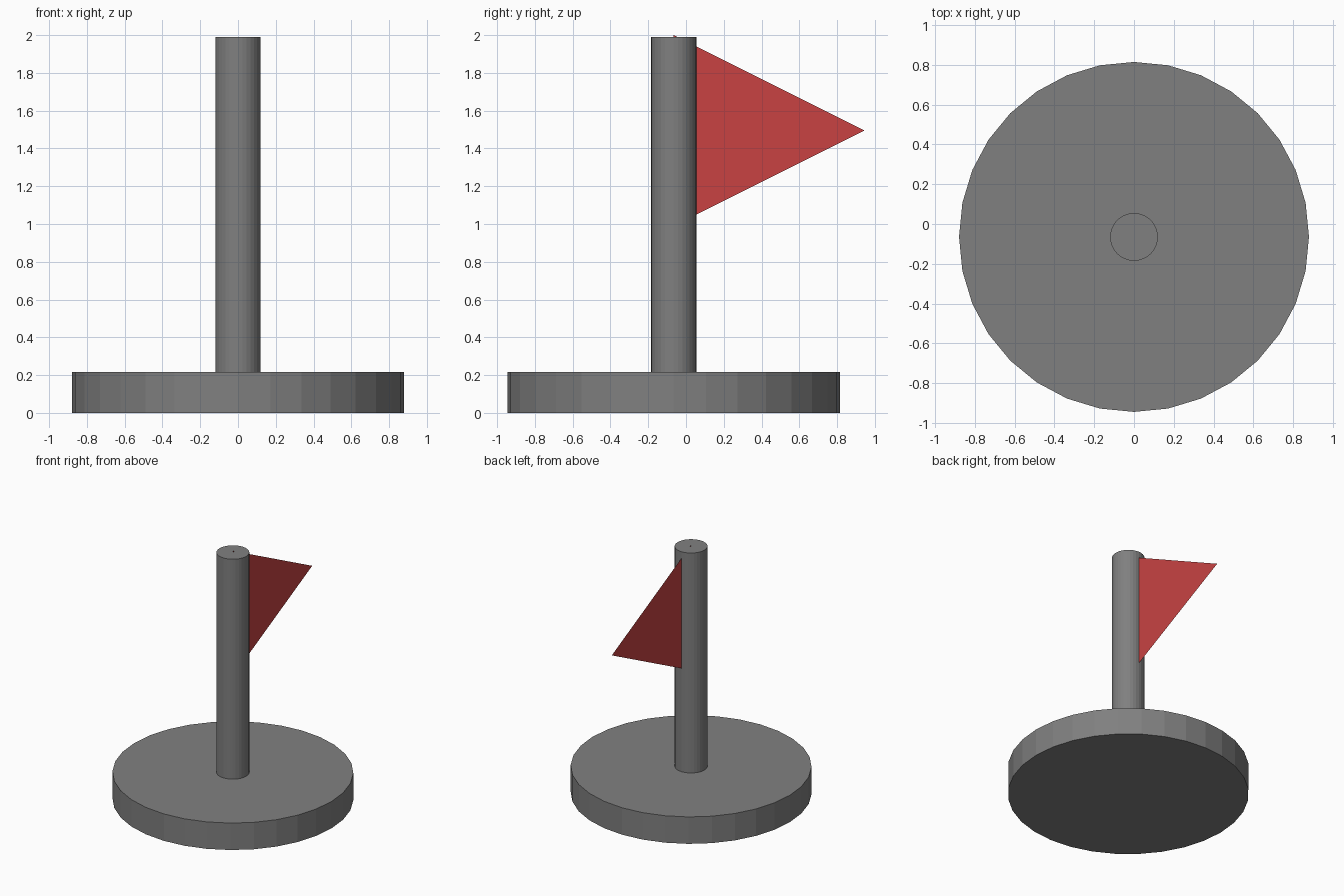
import bpy

if "Cube" in bpy.data.objects:
    bpy.data.objects.remove(bpy.data.objects["Cube"])

CY = -0.065  # pole axis in y


def material(name, rgb):
    m = bpy.data.materials.new(name)
    m.diffuse_color = (*rgb, 1)
    m.use_nodes = True
    m.node_tree.nodes["Principled BSDF"].inputs["Base Color"].default_value = m.diffuse_color
    return m


def cylinder(name, radius, z0, z1, mat):
    bpy.ops.mesh.primitive_cylinder_add(vertices=32, radius=radius, depth=z1 - z0,
                                        location=(0, CY, (z0 + z1) / 2))
    ob = bpy.context.object
    ob.name = name
    ob.data.materials.append(mat)
    return ob


grey = material("grey", (0.216, 0.216, 0.216))
red = material("red", (0.58, 0.055, 0.055))

# round base and pole
cylinder("base", 0.88, 0.0, 0.217, grey)
cylinder("pole", 0.12, 0.1, 1.99, grey)

# single-sheet triangular flag, inner edge on the pole axis
mesh = bpy.data.meshes.new("flag")
mesh.from_pydata([(0, CY, 0.99), (0, 0.945, 1.495), (0, CY, 2.0)], [], [(0, 1, 2)])
mesh.materials.append(red)
flag = bpy.data.objects.new("flag", mesh)
bpy.context.collection.objects.link(flag)
